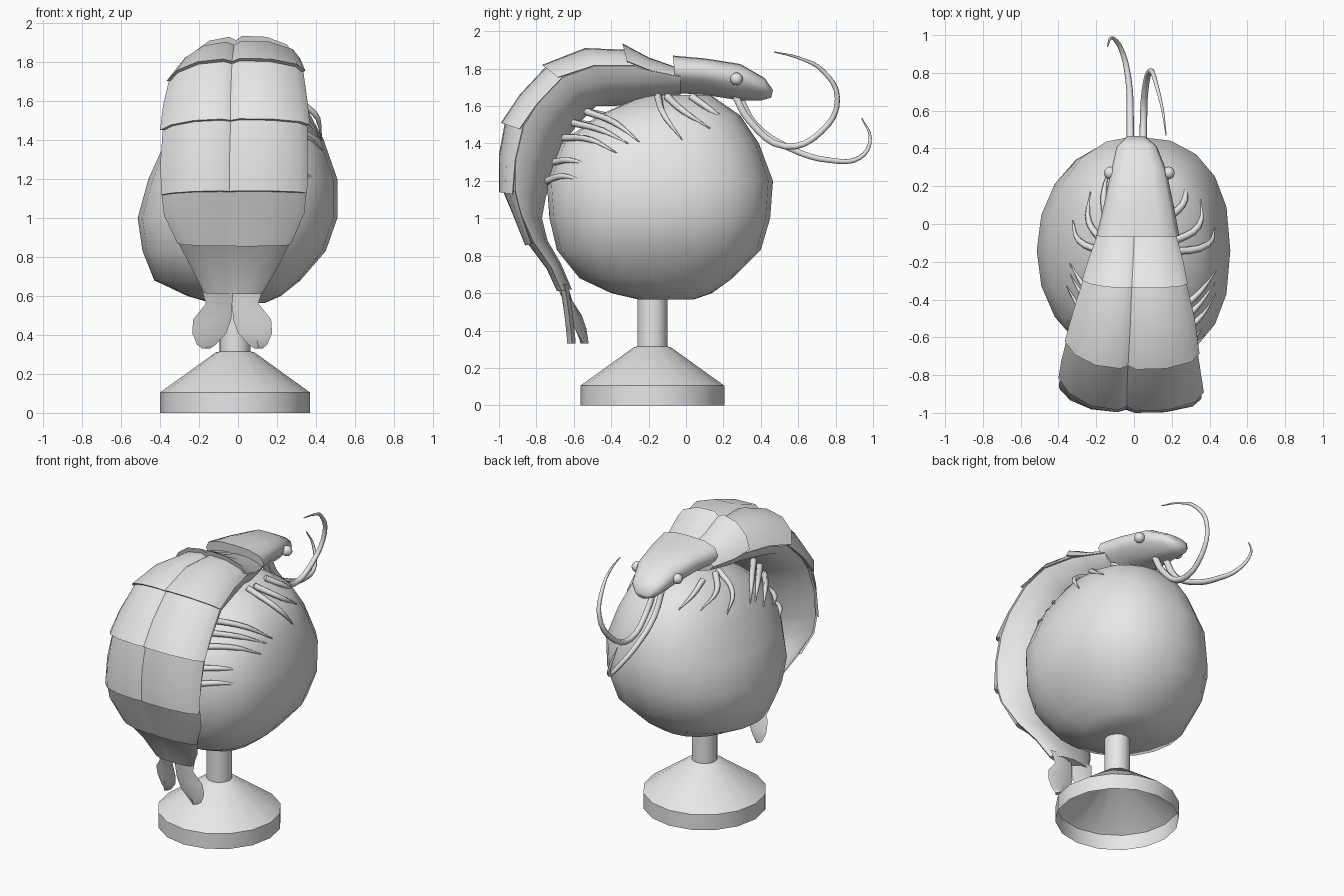
import bpy, bmesh
from math import sin, cos, pi, sqrt, copysign
from mathutils import Vector

cube = bpy.data.objects.get("Cube")
if cube:
    bpy.data.objects.remove(cube, do_unlink=True)

grey = bpy.data.materials.new("light_grey")
grey.use_nodes = True
grey.diffuse_color = (0.8, 0.8, 0.8, 1)
grey.node_tree.nodes["Principled BSDF"].inputs["Base Color"].default_value = (0.8, 0.8, 0.8, 1)


def finish(obj, angle=0.7):
    """Give an object its material and smooth shading with sharp edges kept."""
    obj.data.materials.clear()
    obj.data.materials.append(grey)
    bpy.ops.object.select_all(action="DESELECT")
    obj.select_set(True)
    bpy.context.view_layer.objects.active = obj
    bpy.ops.object.shade_smooth_by_angle(angle=angle)
    return obj


def loft(name, rings, cap_start=True, angle=0.7):
    """Skin a list of closed rings that all have the same number of points."""
    bm = bmesh.new()
    loops = [[bm.verts.new(p) for p in ring] for ring in rings]
    n = len(rings[0])
    for a, b in zip(loops, loops[1:]):
        for i in range(n):
            j = (i + 1) % n
            bm.faces.new((a[i], a[j], b[j], b[i]))
    if cap_start:
        bm.faces.new(loops[0])
    bm.faces.new(loops[-1])
    bmesh.ops.recalc_face_normals(bm, faces=bm.faces)
    mesh = bpy.data.meshes.new(name)
    bm.to_mesh(mesh)
    bm.free()
    obj = bpy.data.objects.new(name, mesh)
    bpy.context.collection.objects.link(obj)
    return finish(obj, angle)


def tube(name, points, radius):
    """A smooth curved feeler that tapers to its tip."""
    curve = bpy.data.curves.new(name, "CURVE")
    curve.dimensions = "3D"
    curve.bevel_depth = radius
    curve.bevel_resolution = 1
    curve.resolution_u = 4
    spline = curve.splines.new("BEZIER")
    spline.bezier_points.add(len(points) - 1)
    for i, (bp, p) in enumerate(zip(spline.bezier_points, points)):
        bp.co = p
        bp.handle_left_type = bp.handle_right_type = "AUTO"
        bp.radius = 1 - 0.85 * (i / (len(points) - 1)) ** 2
    curve.use_fill_caps = True
    obj = bpy.data.objects.new(name, curve)
    bpy.context.collection.objects.link(obj)
    bpy.ops.object.select_all(action="DESELECT")
    obj.select_set(True)
    bpy.context.view_layer.objects.active = obj
    bpy.ops.object.convert(target="MESH")
    finish(bpy.context.view_layer.objects.active, 1.2)


# Stand: hollow flared foot and post
profile = [(0.385, 0), (0.385, 0.105), (0.1, 0.31), (0.08, 0.315), (0.08, 0.62)]
loft("stand", [[(-0.015 + r * cos(i * pi / 8), -0.18 + r * sin(i * pi / 8), z)
                for i in range(16)] for r, z in profile], cap_start=False, angle=0.45)

# Ball: uneven rounded rings as height, back-to-front limits, side limits
ball = [(0.565, -0.25, 0.04, -0.14, 0.14), (0.6, -0.4, 0.14, -0.26, 0.22),
        (0.68, -0.57, 0.25, -0.43, 0.32), (0.83, -0.69, 0.4, -0.49, 0.45),
        (1, -0.73, 0.45, -0.515, 0.51), (1.2, -0.745, 0.465, -0.46, 0.51),
        (1.4, -0.67, 0.39, -0.37, 0.44), (1.55, -0.47, 0.29, -0.28, 0.36),
        (1.66, -0.22, 0.13, -0.12, 0.15)]


def ball_ring(z, back, front, left, right):
    """Boxier on the wide side of the ball than on the narrow side."""
    ring = []
    for i in range(20):
        c, s = cos(i * pi / 10), sin(i * pi / 10)
        power = 0.82 if c > 0 else 0.97
        x = (right if c > 0 else -left) * copysign(abs(c) ** power, c)
        y = (back + front) / 2 + copysign(abs(s) ** power, s) * (front - back) / 2
        ring.append((x, y, z))
    return ring


loft("ball", [ball_ring(*row) for row in ball], angle=1.0)


def ball_side(y, z, side):
    """Sideways position of the ball's surface, used to lay the legs on it."""
    for a, b in zip(ball, ball[1:]):
        if a[0] <= z <= b[0]:
            t = (z - a[0]) / (b[0] - a[0])
            _, back, front, left, right = [p + t * (q - p) for p, q in zip(a, b)]
            k = 2 * (y - (back + front) / 2) / (front - back)
            power = 2.4 if side > 0 else 2.06
            return (right if side > 0 else -left) * sqrt(max(0, 1 - abs(k) ** power))
    return 0.1


# Cross-sections: sideways share, and depth from the back line to the belly line
belly = [(-0.86, 0.74), (-0.5, 0.9), (0, 1), (0.5, 0.88), (0.86, 0.58)]
head_section = [(1, 0.38), (0.88, 0.14), (0.5, 0.02), (0, 0), (-0.5, 0.02),
                (-0.88, 0.14), (-1, 0.38), (-0.86, 0.65)] + belly[1:]
core_section = [(0.97, 0.31), (0.85, 0.23), (0.4, 0.13), (-0.4, 0.15), (-0.85, 0.4),
                (-0.97, 0.55)] + belly
plate_section = [(1, 0.3), (0.88, 0.14), (0.5, 0.015), (0.06, 0), (-0.06, 0.07), (-0.18, 0.015),
                 (-0.55, 0.08), (-0.85, 0.28), (-1, 0.53),
                 (-0.8, 0.52), (-0.4, 0.27), (0.4, 0.22), (0.8, 0.33)]


def body_ring(section, top_y, top_z, low_y, low_z, width, centre):
    top, low = Vector((centre, top_y, top_z)), Vector((centre, low_y, low_z))
    return [top.lerp(low, d) + Vector((x * width, 0, 0)) for x, d in section]


head = [(0.465, 1.685, 0.455, 1.645, 0.05, 0.01), (0.42, 1.75, 0.4, 1.63, 0.105, 0.015),
        (0.29, 1.825, 0.29, 1.63, 0.145, 0.025), (0.1, 1.855, 0.1, 1.66, 0.185, 0.025),
        (-0.07, 1.87, -0.05, 1.67, 0.22, 0.02)]
plates = {
    "first_plate": [(-0.03, 1.8, -0.03, 1.66, 0.2, 0.015), (-0.2, 1.86, -0.17, 1.63, 0.25, 0.01),
                    (-0.34, 1.935, -0.26, 1.62, 0.28, 0.005)],
    "second_plate": [(-0.3, 1.9, -0.23, 1.62, 0.265, 0.005), (-0.54, 1.91, -0.38, 1.6, 0.32, 0),
                     (-0.77, 1.82, -0.49, 1.6, 0.357, -0.01)],
    "third_plate": [(-0.74, 1.82, -0.48, 1.6, 0.345, -0.01), (-0.89, 1.66, -0.58, 1.5, 0.37, -0.015),
                    (-0.99, 1.51, -0.66, 1.4, 0.385, -0.015)],
    "fourth_plate": [(-0.965, 1.53, -0.65, 1.41, 0.37, -0.015), (-1, 1.34, -0.71, 1.25, 0.378, -0.02),
                     (-1, 1.14, -0.76, 1.1, 0.375, -0.02)],
    "fifth_plate": [(-0.985, 1.16, -0.75, 1.11, 0.373, -0.02), (-0.93, 1.03, -0.77, 1, 0.36, -0.02),
                    (-0.86, 0.855, -0.75, 0.88, 0.29, -0.02)],
    "tail_plate": [(-0.85, 0.87, -0.74, 0.88, 0.288, -0.02), (-0.745, 0.73, -0.67, 0.76, 0.22, -0.02),
                   (-0.69, 0.61, -0.61, 0.62, 0.15, -0.025)]}
loft("head", [body_ring(head_section, *row) for row in head], angle=1.1)
for name, rows in plates.items():
    loft(name, [body_ring(plate_section, *row) for row in rows])

# Smooth body under the plates
inner_rows = [row for rows in plates.values() for row in rows[:2]] + [plates["tail_plate"][-1]]
loft("body", [body_ring(core_section, *row) for row in inner_rows], angle=1.1)

# Tail fan: two leaf-shaped lobes as height, inner reach, outer reach
leaf = [(0.65, -0.01, 0.16), (0.56, 0, 0.135), (0.48, 0.005, 0.2),
        (0.41, 0.03, 0.205), (0.35, 0.085, 0.18), (0.33, 0.115, 0.155)]
for name, side, end, skew in (("left_tail_lobe", 1, -0.61, 0),
                              ("right_tail_lobe", -1, -0.545, 0.35)):
    rings = []
    for z, inner, outer in leaf:
        y = end + (-0.65 - end) * ((z - 0.33) / 0.32) ** 1.3
        middle = (inner + outer) / 2
        reach = [(inner, 0), (middle, -0.025), (outer, 0), (middle, 0.02)]
        rings.append([(side * r - 0.03, y + d + skew * (r - 0.12), z) for r, d in reach])
    loft(name, rings)

# Eyes
for name, x in (("left_eye", 0.182), ("right_eye", -0.125)):
    bpy.ops.mesh.primitive_uv_sphere_add(segments=12, ring_count=8, radius=0.034,
                                         location=(x, 0.27, 1.745))
    bpy.context.object.name = name
    finish(bpy.context.object)

# Feelers
tube("left_feeler", [(0.05, 0.26, 1.66), (0.05, 0.34, 1.52), (0.05, 0.53, 1.385),
                     (0.06, 0.72, 1.46), (0.09, 0.81, 1.64), (0.12, 0.73, 1.79),
                     (0.15, 0.61, 1.855), (0.17, 0.47, 1.89)], 0.021)
tube("right_feeler", [(-0.02, 0.28, 1.66), (-0.02, 0.37, 1.5), (-0.02, 0.555, 1.375),
                      (-0.03, 0.77, 1.31), (-0.07, 0.93, 1.325), (-0.12, 0.985, 1.43),
                      (-0.14, 0.94, 1.535)], 0.021)

# Legs: root, bend and tip laid over the ball; the right ones sit higher and further forward
legs = [((-0.15, 1.65), (-0.11, 1.54), (-0.02, 1.42)),
        ((-0.1, 1.65), (-0.01, 1.57), (0.13, 1.48)),
        ((0.03, 1.65), (0.13, 1.58), (0.24, 1.5)),
        ((-0.53, 1.57), (-0.38, 1.51), (-0.25, 1.41)),
        ((-0.6, 1.51), (-0.45, 1.47), (-0.31, 1.4)),
        ((-0.65, 1.43), (-0.51, 1.42), (-0.37, 1.35)),
        ((-0.7, 1.3), (-0.62, 1.31), (-0.53, 1.29)),
        ((-0.74, 1.2), (-0.65, 1.225), (-0.55, 1.2))]
for word, side, shift in (("left", 1, 0), ("right", -1, 0.02)):
    for n, path in enumerate(legs):
        points = []
        for i, (y, z) in enumerate(path):
            y, z = y + shift * i, z + shift * i
            x = max(0.14, ball_side(y, z, side) + (0.025, 0.025, 0.005)[i])
            points.append((side * x, y, z))
        tube(f"{word}_leg_{n}", points, 0.021)
